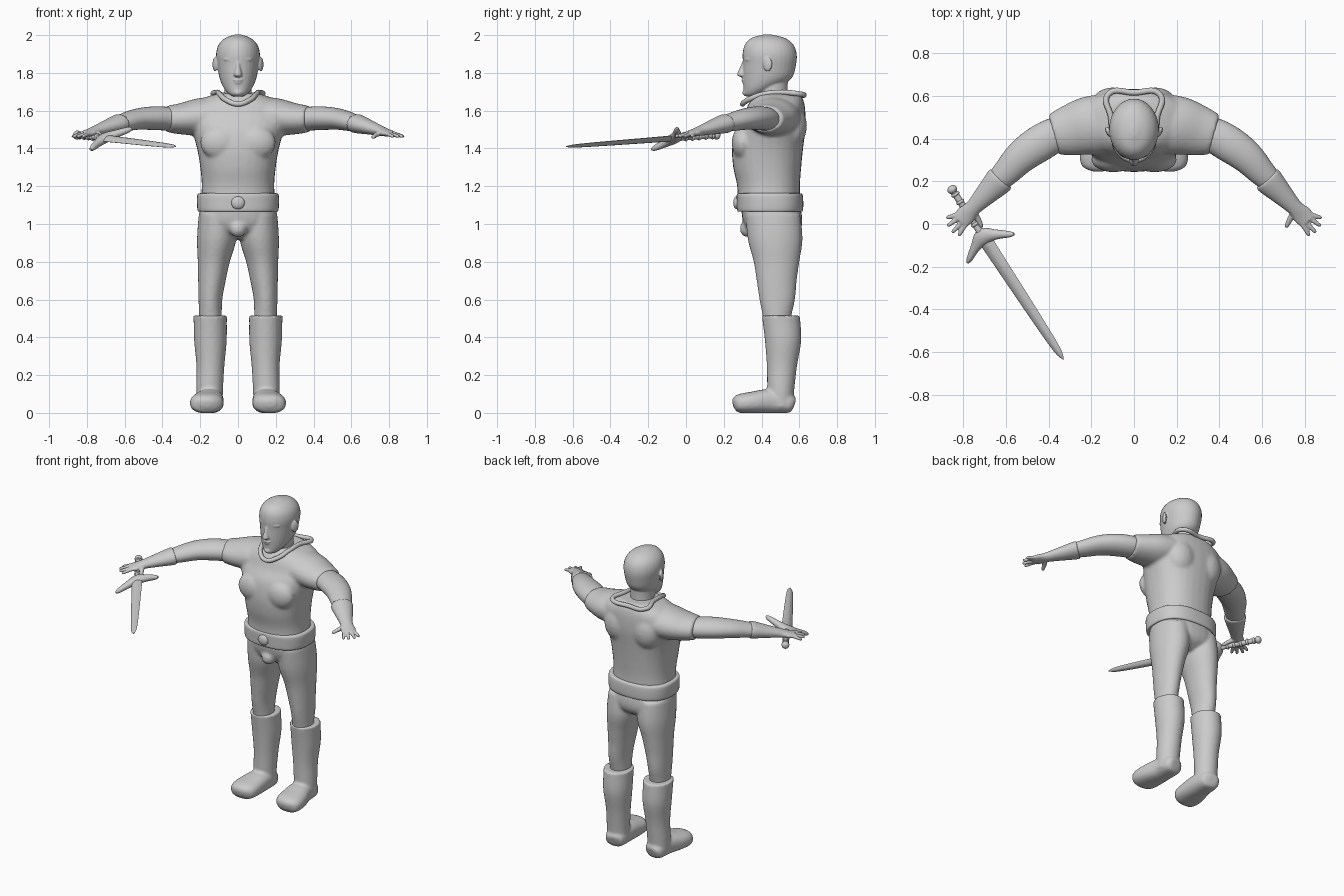
import bpy, bmesh, math
from mathutils import Vector, Matrix


def smooth_rows(rows, steps):
    """Catmull-Rom interpolation of section rows."""
    rows = [Vector(r) for r in rows]
    out = []
    for i in range(len(rows) - 1):
        p0, p1, p2, p3 = rows[max(i - 1, 0)], rows[i], rows[i + 1], rows[min(i + 2, len(rows) - 1)]
        for k in range(steps):
            t = k / steps
            out.append(0.5 * (2 * p1 + (p2 - p0) * t + (2 * p0 - 5 * p1 + 4 * p2 - p3) * t * t
                              + (3 * p1 - p0 - 3 * p2 + p3) * t ** 3))
    return out + [rows[-1]]


def loft(bm, rows, flat=True, sq=2.0, n=32, steps=5):
    """Rows are x, y, z, half width, half depth; flat keeps rings horizontal."""
    rows = smooth_rows(rows, steps)
    rings = []
    for i, r in enumerate(rows):
        c = Vector(r[:3])
        u, v = Vector((1, 0, 0)), Vector((0, 1, 0))
        if not flat:
            t = Vector(rows[min(i + 1, len(rows) - 1)][:3]) - Vector(rows[max(i - 1, 0)][:3])
            u = t.cross(Vector((0, 0, 1))).normalized()
            v = u.cross(t).normalized()
        ring = []
        for k in range(n):
            a = 2 * math.pi * k / n
            ca, sa = math.cos(a), math.sin(a)
            x = math.copysign(abs(ca) ** (2 / sq), ca) * max(r[3], .001)
            y = math.copysign(abs(sa) ** (2 / sq), sa) * max(r[4], .001)
            ring.append(bm.verts.new(c + u * x + v * y))
        rings.append(ring)
    for a, b in zip(rings, rings[1:]):
        for k in range(n):
            bm.faces.new((a[k], a[(k + 1) % n], b[(k + 1) % n], b[k]))
    bm.faces.new(rings[0])
    bm.faces.new(rings[-1])


def ball(bm, loc, size, rot=0):
    m = Matrix.Translation(loc) @ Matrix.Rotation(rot, 4, 'Z') @ Matrix.Diagonal((*size, 1))
    bmesh.ops.create_uvsphere(bm, u_segments=20, v_segments=12, radius=1, matrix=m)


def finish(bm, name, mirror=False, voxel=0, smooth=4):
    bmesh.ops.recalc_face_normals(bm, faces=bm.faces[:])
    me = bpy.data.meshes.new(name)
    bm.to_mesh(me)
    bm.free()
    ob = bpy.data.objects.new(name, me)
    bpy.context.collection.objects.link(ob)
    bpy.ops.object.select_all(action='DESELECT')
    ob.select_set(True)
    bpy.context.view_layer.objects.active = ob
    bpy.ops.object.shade_smooth_by_angle(angle=math.radians(40))
    if mirror:
        ob.modifiers.new("mirror", 'MIRROR').use_mirror_merge = False
    if voxel:
        r = ob.modifiers.new("blend", 'REMESH')
        r.mode, r.voxel_size, r.use_smooth_shade = 'VOXEL', voxel, True
        s = ob.modifiers.new("soften", 'SMOOTH')
        s.factor, s.iterations = 0.5, smooth
    return ob


# Tunic: torso, chest muscles and short sleeves blended together
bm = bmesh.new()
loft(bm, [(0, .44, 1.09, .2, .165), (0, .437, 1.2, .192, .166), (0, .43, 1.3, .2, .18),
          (0, .432, 1.4, .217, .188), (0, .447, 1.5, .245, .185), (0, .468, 1.57, .265, .165),
          (0, .478, 1.63, .24, .15), (0, .485, 1.67, .175, .13), (0, .485, 1.69, .11, .11)], sq=2.3)
ball(bm, (.095, .3, 1.43), (.105, .058, .09))
ball(bm, (.1, .56, 1.52), (.1, .08, .12))
loft(bm, [(.06, .475, 1.58, .14, .1), (.2, .462, 1.566, .138, .1), (.3, .438, 1.557, .12, .083),
          (.375, .418, 1.556, .098, .07)], flat=False)
finish(bm, "tunic", True, .01, 5)

# Rolled collar around the neck
cu = bpy.data.curves.new("collar", 'CURVE')
cu.dimensions, cu.bevel_depth, cu.bevel_resolution = '3D', .014, 4
sp = cu.splines.new('BEZIER')
half = [(.06, .325, 1.655), (.095, .40, 1.685), (.108, .5, 1.697), (.122, .605, 1.688)]
pts = [(0, .30, 1.635)] + half + [(0, .615, 1.68)] + [(-x, y, z) for x, y, z in reversed(half)]
sp.bezier_points.add(len(pts) - 1)
for p, co in zip(sp.bezier_points, pts):
    p.co = co
    p.handle_left_type = p.handle_right_type = 'AUTO'
sp.use_cyclic_u = True
bpy.context.collection.objects.link(bpy.data.objects.new("collar", cu))

# Head with neck, nose, brow, lips and ears
bm = bmesh.new()
loft(bm, [(0, .345, 1.675, .025, .025), (0, .36, 1.688, .048, .053), (0, .392, 1.72, .075, .087),
          (0, .43, 1.77, .097, .128), (0, .442, 1.84, .11, .14), (0, .443, 1.9, .116, .143),
          (0, .44, 1.95, .102, .128), (0, .435, 1.985, .066, .088), (0, .432, 2.003, .015, .02)])
loft(bm, [(0, .475, 1.6, .085, .085), (0, .46, 1.68, .073, .08), (0, .455, 1.78, .075, .085)])
loft(bm, [(0, .315, 1.87, .012, .012), (0, .303, 1.83, .012, .017), (0, .295, 1.79, .022, .024),
          (0, .305, 1.777, .012, .012)])
ball(bm, (.043, .325, 1.872), (.035, .015, .01), .35)
ball(bm, (0, .306, 1.762), (.026, .013, .007))
ball(bm, (0, .309, 1.748), (.022, .012, .007))
ball(bm, (0, .318, 1.695), (.025, .02, .018))
ball(bm, (.121, .432, 1.845), (.011, .026, .038), -.4)
finish(bm, "head", True, .005, 3)
bm = bmesh.new()
ball(bm, (.043, .333, 1.846), (.02, .014, .012), .35)
finish(bm, "eyes", True)

# Bare arms reaching outward and forward
bm = bmesh.new()
loft(bm, [(.2, .452, 1.55, .08, .055), (.36, .418, 1.557, .083, .062), (.45, .372, 1.56, .085, .062),
          (.53, .313, 1.555, .077, .056), (.6, .24, 1.539, .064, .048), (.66, .18, 1.522, .05, .038)], flat=False)
finish(bm, "arms", True)

# Gloves: cuff, palm, splayed fingers and thumb
bm = bmesh.new()
loft(bm, [(.622, .213, 1.533, .066, .05), (.64, .194, 1.528, .066, .049), (.7, .132, 1.51, .05, .037),
          (.755, .075, 1.493, .038, .026), (.79, .04, 1.482, .046, .019), (.815, .013, 1.476, .04, .015)],
     flat=False)
fingers = [((.83, .045), (.872, .03)), ((.825, .025), (.868, -.005)),
           ((.805, .008), (.847, -.035)), ((.79, -.005), (.818, -.05))]
for (ax, ay), (tx, ty) in fingers:
    loft(bm, [(ax - .03, ay + .025, 1.48, .011, .011), (ax, ay, 1.477, .0115, .011),
              (tx, ty, 1.465, .009, .009), (tx + .004, ty - .004, 1.464, .003, .003)], flat=False, n=12)
loft(bm, [(.755, .06, 1.485, .016, .016), (.732, .025, 1.472, .014, .013),
          (.715, -.01, 1.46, .01, .01), (.712, -.017, 1.459, .003, .003)], flat=False, n=12)
finish(bm, "gloves", True, .005, 2)

# Trousers: hips and legs blended
bm = bmesh.new()
loft(bm, [(0, .445, 1.12, .195, .155), (0, .458, 1.02, .205, .158), (0, .465, .96, .17, .135),
          (0, .465, .92, .06, .08)], sq=2.3)
ball(bm, (0, .325, .975), (.045, .04, .045))
loft(bm, [(.11, .46, 1.05, .098, .145), (.113, .472, .92, .104, .145), (.128, .479, .8, .085, .121),
          (.138, .48, .7, .073, .106), (.146, .483, .6, .063, .094), (.146, .482, .5, .06, .074),
          (.146, .485, .42, .058, .07)])
finish(bm, "trousers", True, .01, 4)

# Boots: shaft and rounded foot
bm = bmesh.new()
loft(bm, [(.147, .502, .515, .09, .1), (.147, .505, .49, .088, .1), (.146, .514, .38, .086, .096),
          (.146, .508, .25, .074, .08), (.15, .502, .13, .071, .072), (.15, .5, .03, .068, .066)])
loft(bm, [(.145, .572, .045, .03, .028), (.147, .55, .05, .062, .05), (.15, .45, .062, .074, .064),
          (.163, .35, .055, .088, .057), (.168, .29, .05, .084, .051), (.168, .262, .048, .062, .04),
          (.168, .248, .045, .025, .018)], flat=False, sq=2.4)
finish(bm, "boots", True, .009, 3)

# Belt and buckle
bm = bmesh.new()
loft(bm, [(0, .445, 1.066, .2, .16), (0, .445, 1.07, .213, .173), (0, .445, 1.11, .217, .176),
          (0, .443, 1.155, .215, .174), (0, .442, 1.163, .2, .16)], sq=2.5, n=64)
finish(bm, "belt")
bm = bmesh.new()
ball(bm, (0, .268, 1.112), (.036, .018, .034))
finish(bm, "buckle")

# Sword, built along its own axis then laid through the right hand
axis = Vector((.36, -.55, -.042)).normalized()
side = Vector((.225, .14, .115))
side = (side - axis * side.dot(axis)).normalized()
frame = Matrix((side, axis.cross(side), axis)).transposed().to_4x4()
frame.translation = (-.69, -.085, 1.452)


def sword_part(name, build):
    b = bmesh.new()
    build(b)
    b.transform(frame)
    finish(b, name)


sword_part("sword_blade", lambda b: loft(b, [
    (0, 0, -.03, .036, .016), (0, 0, .1, .033, .013), (0, 0, .4, .027, .011),
    (0, 0, .6, .019, .008), (0, 0, .658, .002, .002)], sq=1.4, n=16))
sword_part("sword_guard", lambda b: loft(b, [
    (-.14, 0, .035, .006, .006), (-.12, 0, .025, .015, .014), (-.06, 0, -.008, .021, .024),
    (0, 0, -.03, .026, .04), (.06, 0, -.008, .021, .024), (.12, 0, .025, .015, .014),
    (.14, 0, .035, .006, .006)], flat=False, n=20))


def grip(b):
    loft(b, [(0, 0, z, r, r) for z, r in [(-.04, .018), (-.1, .015), (-.2, .016), (-.28, .016)]], n=16)
    for k in range(5):
        ball(b, (0, 0, -.1 - .042 * k), (.021, .021, .011))
    ball(b, (0, 0, -.295), (.024, .024, .02))


sword_part("sword_grip", grip)
